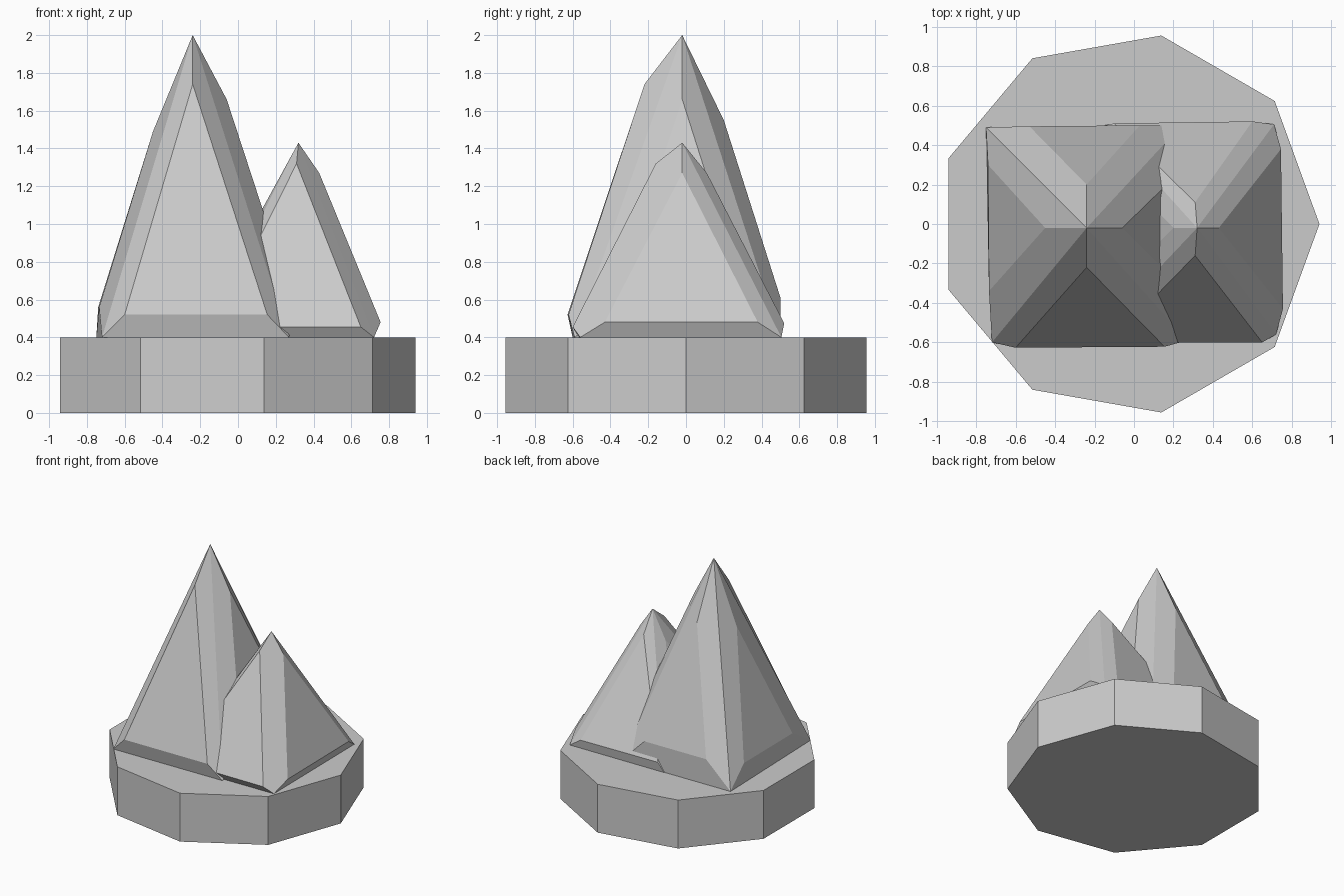
import bpy, bmesh, math

if "Cube" in bpy.data.objects:
    bpy.data.objects.remove(bpy.data.objects["Cube"])


def finish(bm, name):
    bmesh.ops.recalc_face_normals(bm, faces=bm.faces)
    mesh = bpy.data.meshes.new(name)
    bm.to_mesh(mesh)
    bm.free()
    obj = bpy.data.objects.new(name, mesh)
    bpy.context.collection.objects.link(obj)
    return obj


def crystal(name, tip, corners, panels):
    """Four-sided pyramid, each side carrying a raised triangular panel."""
    bm = bmesh.new()
    top = bm.verts.new(tip)
    base = [bm.verts.new((x, y, 0.4)) for x, y in corners]
    bm.faces.new(base[::-1])
    for i, panel in enumerate(panels):
        a, b = base[i], base[(i + 1) % 4]
        pt, pa, pb = [bm.verts.new(p) for p in panel]
        bm.faces.new((pt, pa, pb))
        bm.faces.new((top, a, pa, pt))
        bm.faces.new((top, pt, pb, b))
        bm.faces.new((a, b, pb, pa))
    return finish(bm, name)


# Nine-sided base slab
bpy.ops.mesh.primitive_cylinder_add(vertices=9, radius=0.97, depth=0.4,
                                    location=(-0.03, 0, 0.2))
slab = bpy.context.object
slab.name = "base_slab"
for v in slab.data.vertices:
    a = math.radians(40 * round((v.index // 2)))
    v.co.x, v.co.y = 0.97 * math.cos(a), 0.97 * math.sin(a)

# Tall peak: panels in order front, right, back, left (tip, first, second)
crystal("tall_peak", (-0.24, -0.02, 2.0),
        [(-0.72, -0.6), (0.27, -0.59), (0.24, 0.5), (-0.75, 0.49)],
        [[(-0.24, -0.22, 1.74), (-0.6, -0.627, 0.52), (0.155, -0.622, 0.52)],
         [(-0.06, -0.02, 1.66), (0.3, -0.38, 0.56), (0.3, 0.33, 0.56)],
         [(-0.24, 0.2, 1.55), (0.03, 0.5, 0.61), (-0.53, 0.495, 0.61)],
         [(-0.45, -0.02, 1.49), (-0.74, 0.3, 0.56), (-0.735, -0.34, 0.56)]])

# Short peak, overlapping the tall one
crystal("short_peak", (0.32, -0.02, 1.43),
        [(-0.2, -0.57), (0.72, -0.56), (0.71, 0.505), (-0.15, 0.5)],
        [[(0.31, -0.16, 1.32), (-0.12, -0.6, 0.455), (0.65, -0.6, 0.455)],
         [(0.43, -0.02, 1.27), (0.755, -0.43, 0.48), (0.745, 0.38, 0.48)],
         [(0.31, 0.11, 1.27), (0.6, 0.52, 0.475), (-0.1, 0.51, 0.475)],
         [(0.2, -0.02, 1.2), (-0.17, 0.36, 0.48), (-0.2, -0.42, 0.48)]])
